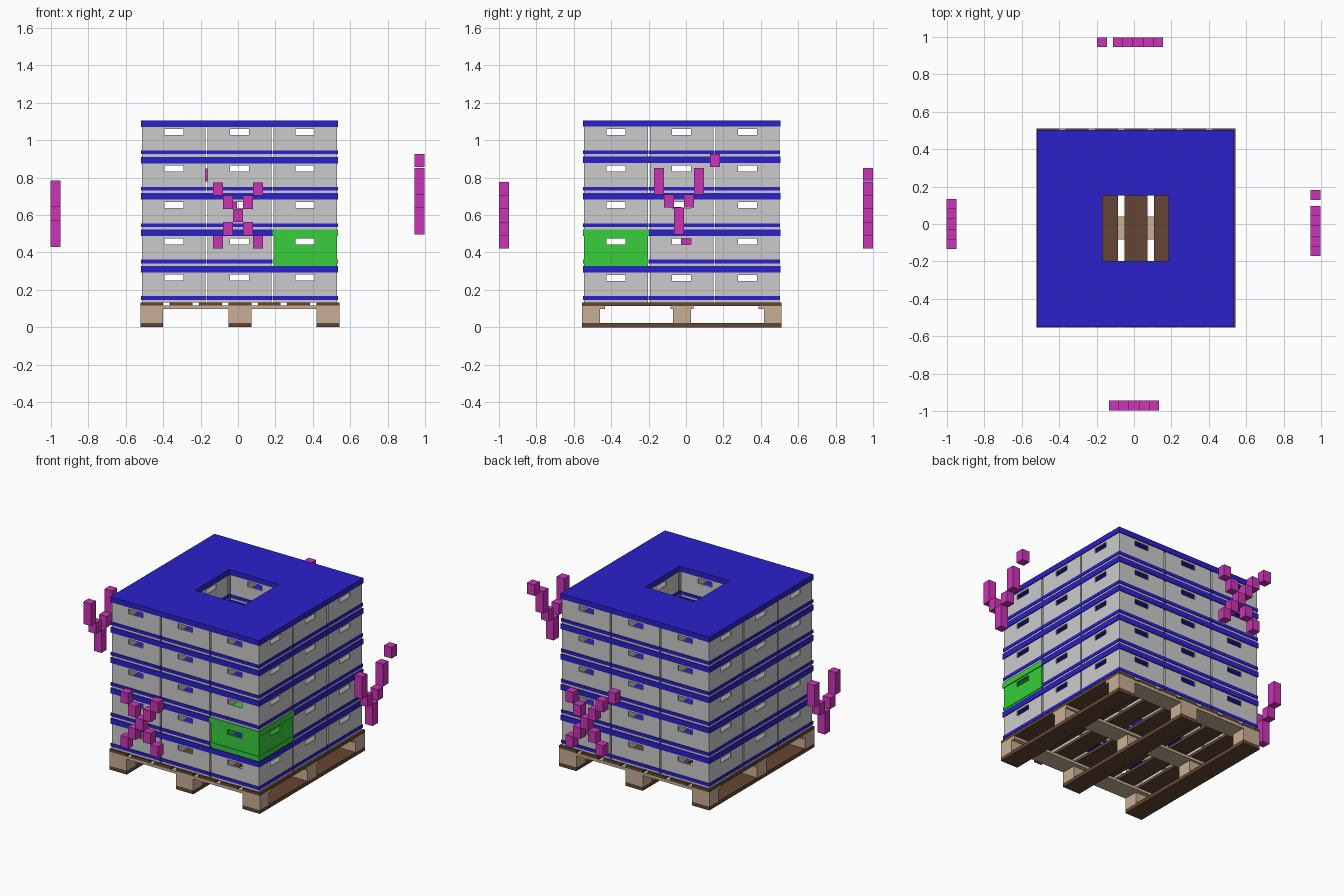
import bpy, bmesh, math
from mathutils import Matrix, Vector

if "Cube" in bpy.data.objects:
    bpy.data.objects.remove(bpy.data.objects["Cube"])


def material(name, rgb):
    m = bpy.data.materials.new(name)
    m.diffuse_color = (*rgb, 1)
    m.use_nodes = True
    m.node_tree.nodes["Principled BSDF"].inputs["Base Color"].default_value = m.diffuse_color
    return m


GREY = material("light grey", (0.60, 0.60, 0.60))
BLUE = material("deep blue", (0.025, 0.015, 0.60))
GREEN = material("bright green", (0.04, 0.62, 0.045))
MAGENTA = material("magenta", (0.60, 0.035, 0.47))
BROWN = material("dark brown", (0.13, 0.06, 0.035))
BEIGE = material("beige wood", (0.58, 0.43, 0.30))


def add_box(bm, lo, hi):
    lo, hi = Vector(lo), Vector(hi)
    bmesh.ops.create_cube(bm, size=1, matrix=Matrix.Translation((lo + hi) / 2)
                          @ Matrix.Diagonal((*(hi - lo), 1)))


def to_mesh(bm, name, mat):
    me = bpy.data.meshes.new(name)
    bmesh.ops.recalc_face_normals(bm, faces=bm.faces)
    bm.to_mesh(me)
    bm.free()
    me.materials.append(mat)
    return me


def place(name, me, loc=(0, 0, 0)):
    ob = bpy.data.objects.new(name, me)
    ob.location = loc
    bpy.context.collection.objects.link(ob)
    return ob


def boxes(name, mat, spans):
    bm = bmesh.new()
    for lo, hi in spans:
        add_box(bm, lo, hi)
    return place(name, to_mesh(bm, name, mat))


def sleeve(half, zs, slot=None):
    """Square tube of four walls; a slot (half width, row) is left open in each."""
    bm = bmesh.new()
    xs = [-half, -slot[0], slot[0], half] if slot else [-half, half]
    for k in range(4):
        rot = Matrix.Rotation(k * math.pi / 2, 3, 'Z')
        for i in range(len(xs) - 1):
            for j in range(len(zs) - 1):
                if slot and (i, j) == (1, slot[1]):
                    continue
                bm.faces.new([bm.verts.new(rot @ Vector((x, -half, z))) for x, z in (
                    (xs[i], zs[j]), (xs[i + 1], zs[j]),
                    (xs[i + 1], zs[j + 1]), (xs[i], zs[j + 1]))])
    bmesh.ops.remove_doubles(bm, verts=bm.verts, dist=1e-5)
    return bm


def crate_meshes(tag, body_mat, trim_mat):
    body = to_mesh(sleeve(0.170, [0, 0.116, 0.148, 0.162], (0.051, 1)), tag + "body", body_mat)
    band = to_mesh(sleeve(0.1745, [0.014, 0.034]), tag + "band", trim_mat)
    bm = bmesh.new()
    add_box(bm, (-0.1755, -0.1755, 0.160), (0.1755, 0.1755, 0.1945))
    return body, band, to_mesh(bm, tag + "lid", trim_mat)


# Pallet: runners, blocks, stringers and deck boards
PX, PY, HALF, W = 0.010, -0.022, 0.532, 0.122
cols = [PX - HALF + W / 2, PX, PX + HALF - W / 2]
boxes("pallet_runners", BROWN,
      [((x - W / 2, PY - HALF, 0), (x + W / 2, PY + HALF, 0.024)) for x in cols])
block_y = [PY - HALF + 0.0475, PY, PY + HALF - 0.0475]
boxes("pallet_blocks", BEIGE,
      [((x - W / 2, y - 0.0475, 0.024), (x + W / 2, y + 0.0475, 0.098))
       for x in cols for y in block_y])
string_y = [PY - HALF + W / 2, PY, PY + HALF - W / 2]
boxes("pallet_stringers", BEIGE,
      [((PX - HALF, y - W / 2, 0.098), (PX + HALF, y + W / 2, 0.115)) for y in string_y])
step = (2 * HALF - W) / 6
boxes("pallet_deck_boards", BROWN,
      [((PX - HALF + i * step, PY - HALF, 0.115),
        (PX - HALF + i * step + W, PY + HALF, 0.133)) for i in range(7)])

# Crates: five layers of eight around an open shaft, one picked out in green
plain = crate_meshes("crate_", GREY, BLUE)
marked = crate_meshes("green_crate_", GREEN, GREEN)
for layer in range(5):
    for i in (-1, 0, 1):
        for j in (-1, 0, 1):
            if i == j == 0:
                continue
            is_green = (layer, i, j) == (1, 1, -1)
            loc = (0.008 + i * 0.351, -0.023 + j * 0.351, 0.133 + layer * 0.1945)
            for me, thick in zip(marked if is_green else plain, (0.008, 0.006, 0)):
                ob = place(me.name, me, loc)
                if thick:
                    mod = ob.modifiers.new("wall", 'SOLIDIFY')
                    mod.thickness = thick
                    mod.offset = -1

# Floating direction markers: block patterns of (column, row, height in cells)
CROSS = [(c, r, 1) for c, r in ((0, 0), (4, 0), (1, 1), (3, 1), (2, 2),
                                (1, 3), (3, 3), (0, 4), (4, 4))]
FORK = [(0, 3, 2), (4, 3, 2), (1, 2, 1), (3, 2, 1), (2, 0, 2)]
EXTRA = [(5.6, 5.05, 1)]
CW, CH = 0.0535, 0.071


def marker(name, cells, angle, dist, shift, z):
    """Pattern facing -y at the given distance, then turned about z."""
    ob = boxes(name, MAGENTA, [
        ((shift + (c - 2.5) * CW, -dist, z + r * CH),
         (shift + (c - 1.5) * CW, -dist + 0.053, z + (r + h) * CH)) for c, r, h in cells])
    ob.data.transform(Matrix.Rotation(math.radians(angle), 4, 'Z'))


marker("front_marker_blocks", CROSS, 0, 0.998, 0.0, 0.42)
marker("right_marker_blocks", FORK + EXTRA, 90, 0.998, -0.037, 0.497)
marker("back_marker_blocks", CROSS + EXTRA, 180, 0.998, -0.021, 0.42)
marker("left_marker_blocks", FORK, 270, 1.002, 0.0, 0.43)
